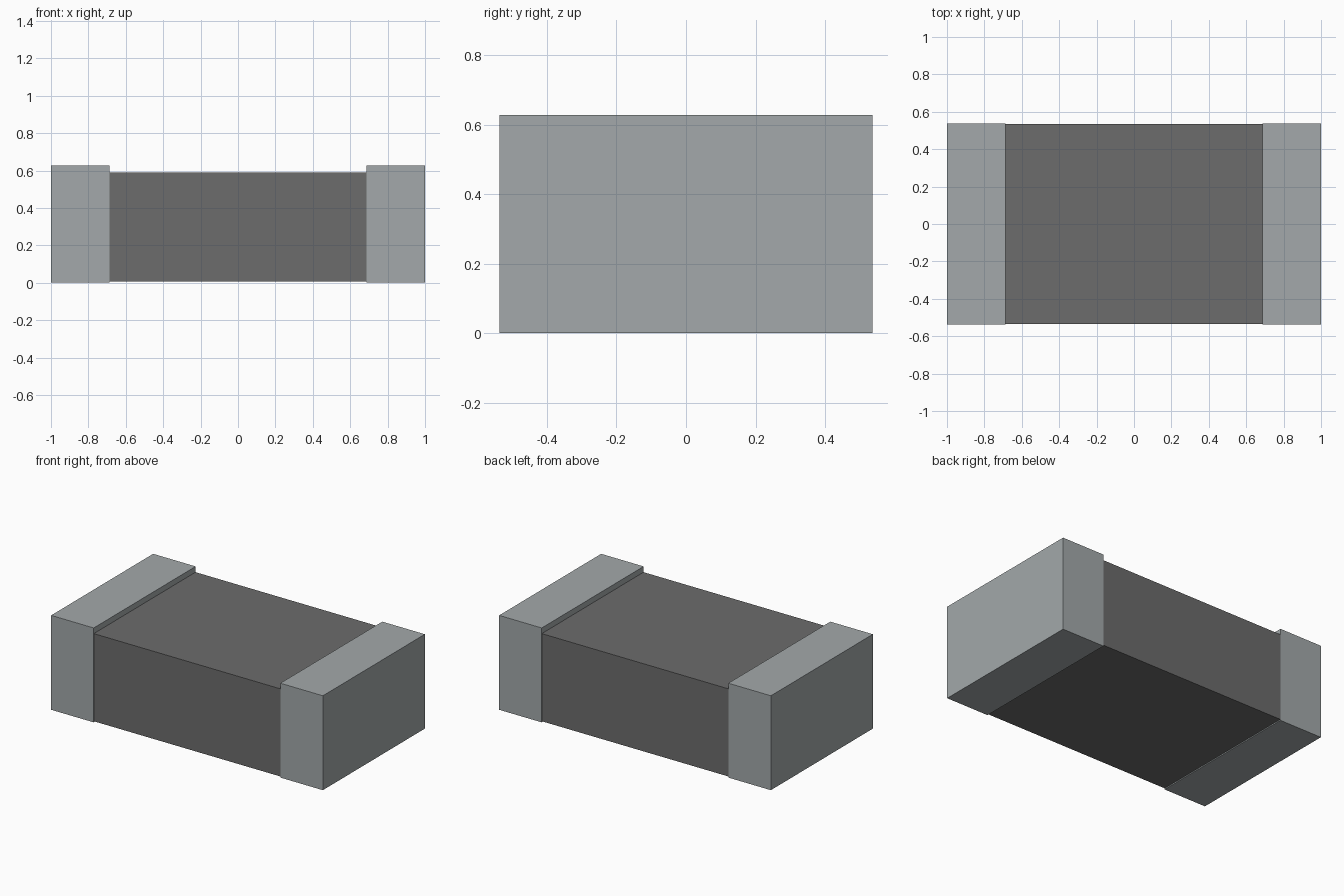
import bpy

default_cube = bpy.data.objects.get("Cube")
if default_cube:
    bpy.data.objects.remove(default_cube, do_unlink=True)


def make_material(name, rgb):
    mat = bpy.data.materials.new(name)
    mat.use_nodes = True
    mat.diffuse_color = (*rgb, 1)
    mat.node_tree.nodes["Principled BSDF"].inputs["Base Color"].default_value = (*rgb, 1)
    return mat


def make_box(name, low, high, mat):
    bpy.ops.mesh.primitive_cube_add(size=1)
    obj = bpy.context.object
    obj.name = obj.data.name = name
    for v in obj.data.vertices:
        v.co = [hi if c > 0 else lo for c, lo, hi in zip(v.co, low, high)]
    obj.data.materials.append(mat)
    return obj


dark_gray = make_material("dark gray ceramic", (0.15, 0.15, 0.15))
silver = make_material("silver metal", (0.366, 0.397, 0.405))

HALF_DEPTH = 0.536
BODY_HALF_DEPTH = HALF_DEPTH - 0.001  # keeps the sides from coinciding with the caps

# Ceramic body, running inside both end caps
make_box("ceramic_body", (-0.895, -BODY_HALF_DEPTH, 0.007),
         (0.895, BODY_HALF_DEPTH, 0.59), dark_gray)

# Metal end caps
for name, x_low, x_high in (("left_end_cap", 0.687, 1), ("right_end_cap", -1, -0.687)):
    make_box(name, (x_low, -HALF_DEPTH, 0), (x_high, HALF_DEPTH, 0.628), silver)
